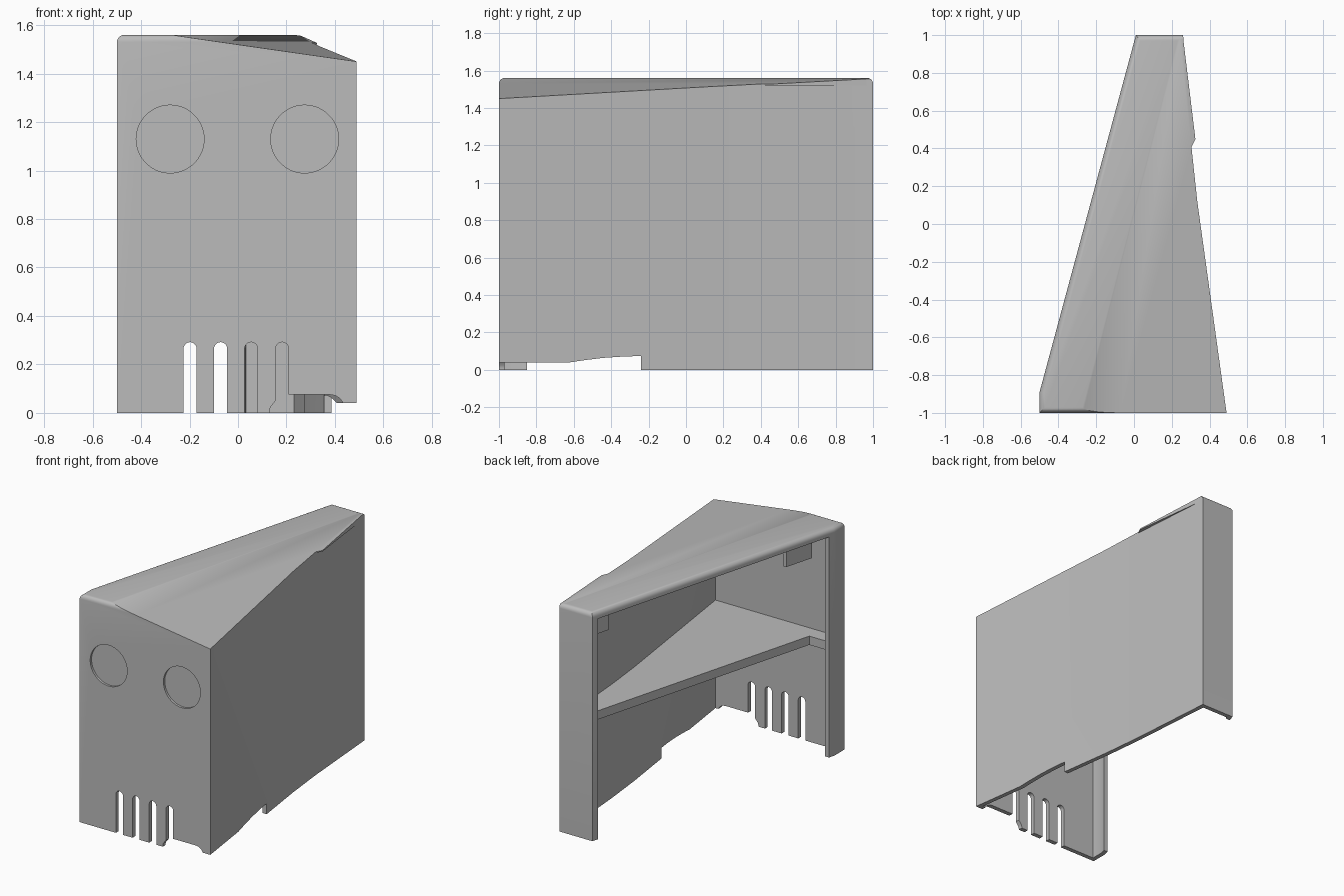
import bpy, bmesh, math
from mathutils import Vector

cube = bpy.data.objects.get("Cube")
if cube:
    bpy.data.objects.remove(cube, do_unlink=True)

grey = bpy.data.materials.new("plain grey")
grey.use_nodes = True
COLOUR = (0.5, 0.5, 0.5, 1)
grey.diffuse_color = COLOUR
grey.node_tree.nodes["Principled BSDF"].inputs["Base Color"].default_value = COLOUR

TOP = 1.56
SLOPE = Vector((0.143, -0.037, 1)).normalized()


def slice_top(bm, drop=0.0):
    """Trim everything above the sloping roof plane."""
    geom = bm.verts[:] + bm.edges[:] + bm.faces[:]
    cut = bmesh.ops.bisect_plane(bm, geom=geom, dist=1e-5, plane_co=(-0.28, -1, TOP - drop),
                                 plane_no=SLOPE, clear_outer=True)
    rim = [e for e in bm.edges if e.is_boundary]
    bmesh.ops.holes_fill(bm, edges=rim, sides=0)


def prism(name, points, low, high, axis="z", bevel=0.0, drop=None):
    """Extrude a flat outline along z, y or x."""
    place = {"z": lambda a, b, h: (a, b, h),
             "y": lambda a, b, h: (a, h, b),
             "x": lambda a, b, h: (h, a, b)}[axis]
    bm = bmesh.new()
    base = bm.faces.new([bm.verts.new(place(a, b, low)) for a, b in points])
    ext = bmesh.ops.extrude_face_region(bm, geom=[base])
    move = Vector(place(0, 0, high - low))
    bmesh.ops.translate(bm, vec=move, verts=[v for v in ext["geom"] if isinstance(v, bmesh.types.BMVert)])
    bmesh.ops.recalc_face_normals(bm, faces=bm.faces)
    if bevel:
        # round the roof edge everywhere but along the side wall
        edges = []
        for e in bm.edges:
            mid = (e.verts[0].co + e.verts[1].co) / 2
            if all(v.co.z > high - 0.001 for v in e.verts) and (abs(mid.y) > 0.9 or mid.x < 0):
                edges.append(e)
        bmesh.ops.bevel(bm, geom=edges, offset=bevel, segments=5, profile=0.5, affect="EDGES")
    if drop is not None:
        slice_top(bm, drop)
    bmesh.ops.recalc_face_normals(bm, faces=bm.faces)
    mesh = bpy.data.meshes.new(name)
    bm.to_mesh(mesh)
    bm.free()
    mesh.materials.append(grey)
    obj = bpy.data.objects.new(name, mesh)
    bpy.context.collection.objects.link(obj)
    return obj


def carve(target, cutter):
    cutter.hide_render = True
    mod = target.modifiers.new("cut", "BOOLEAN")
    mod.operation = "DIFFERENCE"
    mod.solver = "EXACT"
    mod.object = cutter
    bpy.context.view_layer.objects.active = target
    bpy.ops.object.modifier_apply(modifier=mod.name)
    bpy.data.objects.remove(cutter, do_unlink=True)


def diagonal(y, inset=0.0):
    """Point on the open slanting side, moved inward."""
    return (0.01 + (y - 1) * 0.27 + inset, y)


def arc(cx, cz, r, start, end, steps):
    return [(cx + r * math.cos(math.radians(start + (end - start) * i / steps)),
             cz + r * math.sin(math.radians(start + (end - start) * i / steps)))
            for i in range(steps + 1)]


# Outer housing
housing = prism("housing", [(-0.5, -1), (0.49, -1), (0.335, 0.12), (0.305, 0.4), (0.26, 1),
                            (0.01, 1), (-0.5, -0.89)], 0, TOP, bevel=0.03, drop=0)

# Hollow inside
carve(housing, prism("hollow", [(-0.47, -0.97), (0.456, -0.97), (0.305, 0.12), (0.275, 0.4),
                                (0.232, 0.97), diagonal(0.97, 0.031), (-0.47, -0.89)],
                     -0.1, TOP - 0.04, drop=0.04))

# Opening along the slanting side
carve(housing, prism("opening", [diagonal(-0.85, -0.1), diagonal(-0.85, 0.09),
                                 diagonal(0.955, 0.09), diagonal(0.955, -0.1)], -0.1, TOP - 0.05))

# Round shallow recesses in the front
for x in (-0.28, 0.275):
    carve(housing, prism("recess", arc(x, 1.13, 0.14, 0, 354, 59), -1.1, -0.985, "y"))

# Ventilation slots
for x in (-0.198, -0.072, 0.054, 0.182):
    outline = arc(x, 0.265, 0.027, 0, 180, 10) + [(x - 0.027, -0.1), (x + 0.027, -0.1)]
    carve(housing, prism("slot", outline, -1.1, -0.92, "y"))
carve(housing, prism("slot_flare", [(0.13, -0.1), (0.19, -0.1), (0.19, 0.06), (0.155, 0.05),
                                    (0.135, 0.025), (0.13, 0.01)], -1.1, -0.92, "y"))

# Cable cut-outs along the bottom of the front and side walls
carve(housing, prism("front_cutout", [(0.19, -0.1), (0.6, -0.1), (0.6, 0.04), (0.435, 0.04),
                                      (0.42, 0.06), (0.4, 0.072), (0.38, 0.075), (0.19, 0.075)],
                     -1.1, -0.96, "y"))
carve(housing, prism("side_cutout", [(-1.1, -0.1), (-0.24, -0.1), (-0.24, 0.073), (-0.32, 0.072),
                                     (-0.44, 0.064), (-0.54, 0.052), (-0.62, 0.04), (-1.1, 0.04)],
                     0.3, 0.7, "x"))

# Inner shelf
prism("shelf", [(-0.475, -0.975), (0.465, -0.975), (0.31, 0.12), (0.28, 0.4), (0.235, 0.975),
                diagonal(0.975, 0.17), diagonal(-0.87, 0.17), (-0.475, -0.87)], 0.72, 0.78)

# Tabs hanging under the roof
for y0, y1 in ((-0.87, -0.67), (0.72, 0.975)):
    prism("roof_tab", [diagonal(y0, 0.15), diagonal(y0, 0.175), diagonal(y1, 0.175),
                       diagonal(y1, 0.15)], 1.32, 1.53)

# Thin overhang at the side of the roof
prism("roof_overhang", [(0.3, 0.4), (0.325, 0.45), (0.262, 0.97), (0.255, 0.97)], 1.52, TOP, drop=0)

# Smooth rounded edges, crisp corners
bpy.ops.object.select_all(action="DESELECT")
housing.select_set(True)
bpy.context.view_layer.objects.active = housing
bpy.ops.object.shade_smooth_by_angle(angle=math.radians(25))
